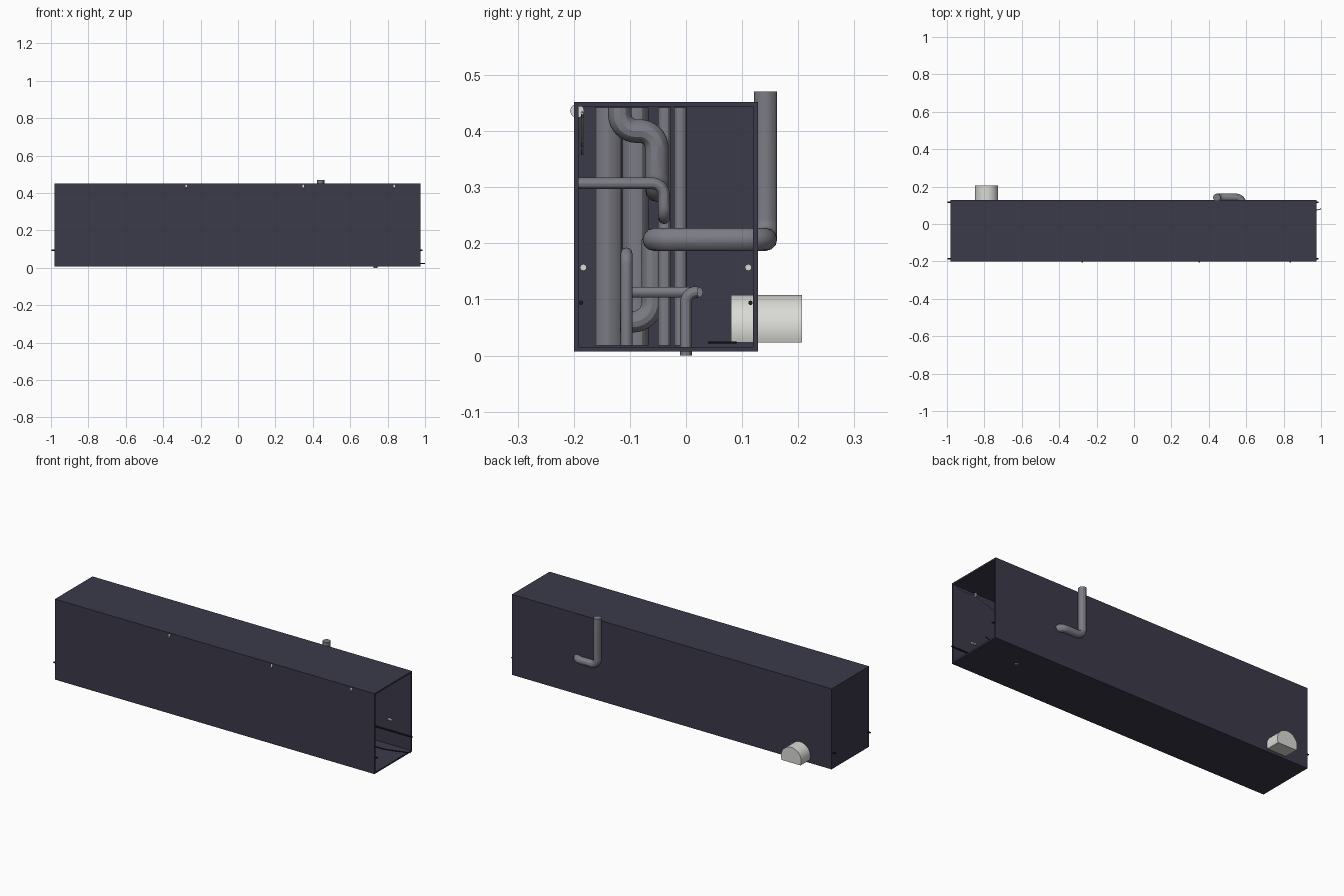
import bpy, bmesh, math
from mathutils import Vector

if "Cube" in bpy.data.objects:
    bpy.data.objects.remove(bpy.data.objects["Cube"])


def mat(name, rgb):
    m = bpy.data.materials.new(name)
    m.diffuse_color = (*rgb, 1)
    m.use_nodes = True
    m.node_tree.nodes["Principled BSDF"].inputs["Base Color"].default_value = m.diffuse_color
    return m


CASE = mat("dark slate", (0.043, 0.041, 0.068))
PIPE = mat("pipe grey", (0.20, 0.20, 0.235))
LIGHT = mat("light grey", (0.70, 0.70, 0.67))
BLACK = mat("cable black", (0.012, 0.012, 0.015))


def finish(name, bm, material, smooth=False):
    bmesh.ops.recalc_face_normals(bm, faces=bm.faces)
    me = bpy.data.meshes.new(name)
    bm.to_mesh(me)
    bm.free()
    ob = bpy.data.objects.new(name, me)
    bpy.context.collection.objects.link(ob)
    me.materials.append(material)
    if smooth:
        bpy.ops.object.select_all(action='DESELECT')
        ob.select_set(True)
        bpy.context.view_layer.objects.active = ob
        bpy.ops.object.shade_smooth_by_angle()
    return ob


def rounded(points, r):
    """Replace every inner corner of a path by a short arc."""
    p = [Vector(q) for q in points]
    out = [p[0]]
    for a, b, c in zip(p, p[1:], p[2:]):
        u, v = (a - b).normalized() * r, (c - b).normalized() * r
        centre = b + u + v
        for i in range(9):
            t = i / 8 * math.pi / 2
            out.append(centre - v * math.cos(t) - u * math.sin(t))
    return out + [p[-1]]


def tube(name, path, radius, material=PIPE, bend=None):
    """Sweep a circle along a path, with rounded elbows if bend is given."""
    pts = rounded(path, bend) if bend else [Vector(q) for q in path]
    cu = bpy.data.curves.new(name + "_path", 'CURVE')
    cu.dimensions = '3D'
    cu.bevel_depth = radius
    cu.bevel_resolution = 4
    cu.use_fill_caps = True
    sp = cu.splines.new('POLY')
    sp.points.add(len(pts) - 1)
    for s, q in zip(sp.points, pts):
        s.co = (*q, 1)
    tmp = bpy.data.objects.new(name + "_tmp", cu)
    bpy.context.collection.objects.link(tmp)
    bpy.context.view_layer.update()
    me = bpy.data.meshes.new_from_object(tmp.evaluated_get(bpy.context.evaluated_depsgraph_get()))
    bm = bmesh.new()
    bm.from_mesh(me)
    bmesh.ops.remove_doubles(bm, verts=bm.verts, dist=1e-5)
    bpy.data.objects.remove(tmp)
    bpy.data.curves.remove(cu)
    bpy.data.meshes.remove(me)
    return finish(name, bm, material, True)


# Long casing, open at the right end
X0, X1, Y0, Y1, Z0, Z1 = -0.98, 0.975, -0.20, 0.128, 0.007, 0.452
bm = bmesh.new()
bmesh.ops.create_cube(bm, size=1)
for v in bm.verts:
    v.co = (X1 if v.co.x > 0 else X0, Y1 if v.co.y > 0 else Y0, Z1 if v.co.z > 0 else Z0)
bm.normal_update()
end = [f for f in bm.faces if f.normal.x > 0.9]
bmesh.ops.inset_region(bm, faces=end, thickness=0.012)
res = bmesh.ops.extrude_face_region(bm, geom=end)
for v in [g for g in res["geom"] if isinstance(g, bmesh.types.BMVert)]:
    v.co.x = X0 + 0.012
bmesh.ops.delete(bm, geom=end, context='FACES')
finish("casing", bm, CASE)

# Flat-bottomed drum sticking out of the back
cx, cz, r, low = -0.788, 0.046, 0.062, 0.023
a0 = math.asin((low - cz) / r)
bm = bmesh.new()
ring = []
for i in range(29):
    a = a0 + (math.pi - 2 * a0) * i / 28
    ring.append(bm.verts.new((cx + r * math.cos(a), 0.08, cz + r * math.sin(a))))
face = bm.faces.new(ring)
res = bmesh.ops.extrude_face_region(bm, geom=[face])
for v in [g for g in res["geom"] if isinstance(g, bmesh.types.BMVert)]:
    v.co.y = 0.207
finish("back_drum", bm, LIGHT, True)

# Exhaust pipe through the back wall and up past the roof
tube("outlet_pipe", [(0.25, -0.057, 0.207), (0.58, -0.057, 0.207), (0.58, 0.142, 0.207),
                     (0.443, 0.142, 0.207), (0.443, 0.142, 0.471)], 0.0205, bend=0.035)

# Drain pipe through the floor
tube("drain_pipe", [(0.735, 0, 0), (0.735, 0, 0.113), (0.735, 0.021, 0.113)], 0.0105, bend=0.018)
tube("drain_branch", [(0.735, 0.021, 0.113), (0.55, 0.021, 0.113), (0.55, -0.095, 0.113)],
     0.0095, bend=0.02)

# Upright pipes inside
for i, (x, y, rad) in enumerate([(-0.2, -0.138, 0.024), (-0.1, -0.090, 0.023),
                                 (0.3, -0.038, 0.0115), (0.2, -0.010, 0.0115)]):
    tube(f"upright_pipe_{i + 1}", [(x, y, 0.018), (x, y, 0.442)], rad)

# Bent pipes inside
tube("upper_bent_pipe", [(0.42, -0.118, 0.442), (0.42, -0.118, 0.40), (0.42, -0.052, 0.40),
                         (0.42, -0.052, 0.295), (0.25, -0.052, 0.295)], 0.021, bend=0.03)
tube("lower_bent_pipe", [(0.25, -0.06, 0.207), (0.25, -0.06, 0.06), (0.25, -0.118, 0.06)],
     0.019, bend=0.035)
tube("side_feed_pipe", [(0.6, -0.192, 0.307), (0.6, -0.039, 0.307), (0.6, -0.039, 0.245),
                        (0.45, -0.039, 0.245)], 0.0105, bend=0.022)
tube("short_riser", [(0.62, -0.106, 0.018), (0.62, -0.106, 0.182), (0.45, -0.106, 0.182)],
     0.0105, bend=0.02)

# Long thin rods and wall studs along both side walls
for side, y, s in (("front", -0.187, 1), ("back", 0.115, -1)):
    tube(f"{side}_rod", [(-0.997, y, 0.094), (0.986, y, 0.094)], 0.004, BLACK)
    tube(f"{side}_stud", [(0.84, y + 0.004 * s, 0.157), (0.865, y + 0.004 * s, 0.157)], 0.006, LIGHT)

# Clips at the top front edge, with a light cable sagging between them
clips = (-0.278, 0.348, 0.835)
for i, x in enumerate(clips):
    tube(f"cable_clip_{i + 1}", [(x - 0.004, -0.194, 0.436), (x + 0.004, -0.194, 0.436)], 0.0125, LIGHT)
path = []
for a, b, sag in zip(clips, clips[1:] + (0.96,), (0.075, 0.06, 0.008)):
    path += [(a + (b - a) * i / 12, -0.185, 0.434 - sag * 4 * (i / 12) * (1 - i / 12)) for i in range(12)]
tube("hanging_cable", path, 0.002, LIGHT)

# Thin black cable lying on the floor and poking out of the open end
tube("floor_cable", [(0.5 + 0.5 * i / 20, 0.065 + 0.024 * math.sin(i * 0.35), 0.0235)
                     for i in range(21)], 0.002, BLACK)
